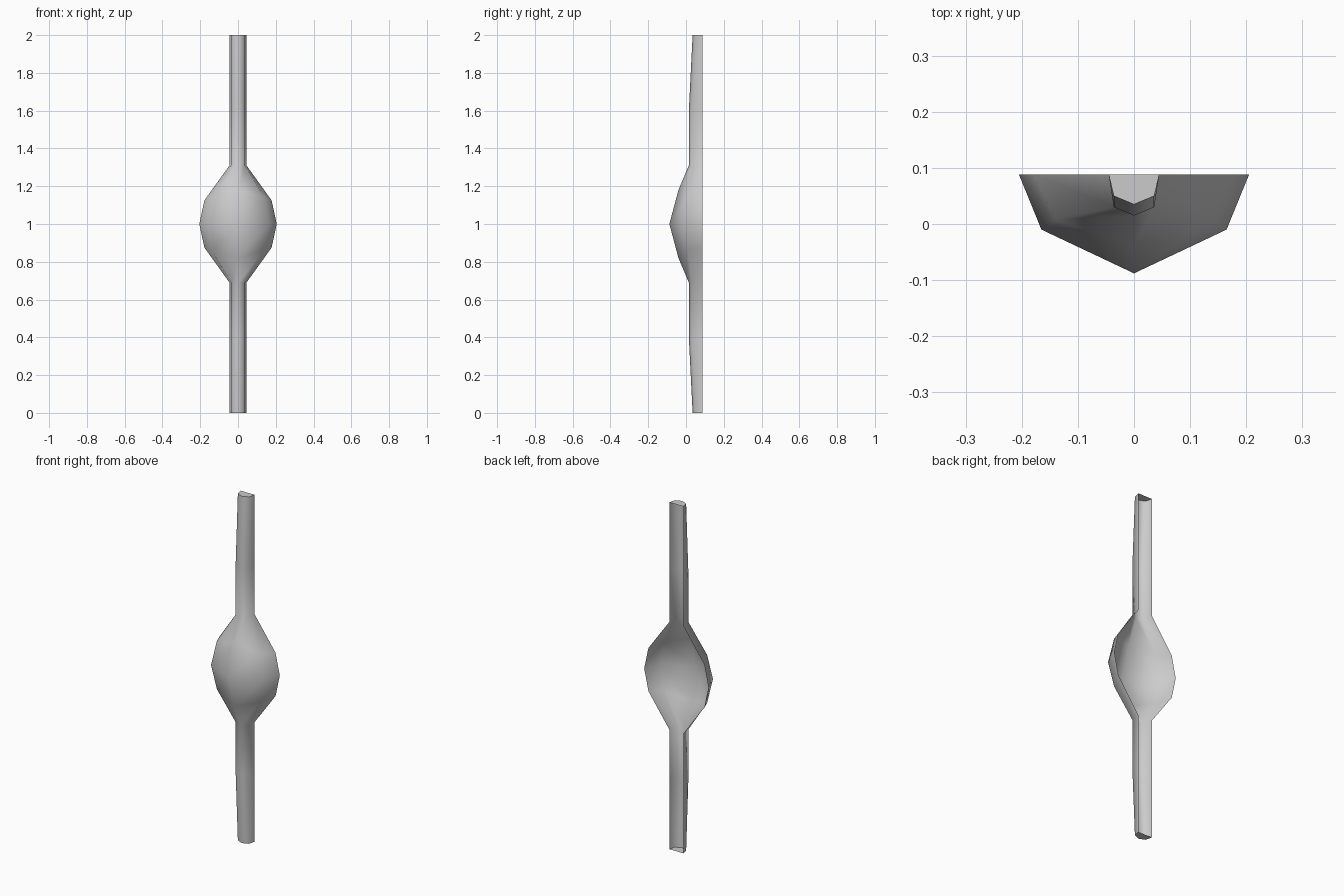
import bpy, bmesh, math

if "Cube" in bpy.data.objects:
    bpy.data.objects.remove(bpy.data.objects["Cube"])

BACK = 0.088
# Half sections from the middle up: back (x, z), side (x, y, z), front (y, z)
sections = [
    ((0.205, 1.00), (0.165, -0.010, 1.00), (-0.088, 1.00)),
    ((0.178, 1.125), (0.140, 0.008, 1.14), (-0.040, 1.18)),
    ((0.045, 1.31), (0.036, 0.030, 1.31), (0.015, 1.31)),
    ((0.045, 1.60), (0.036, 0.030, 1.60), (0.015, 1.60)),
    ((0.045, 2.00), (0.036, 0.050, 2.00), (0.035, 2.00)),
]


def ring(section, flip):
    """Five points across the shell; flip mirrors about z = 1."""
    (bx, bz), (sx, sy, sz), (fy, fz) = section
    pts = [(-bx, BACK, bz), (-sx, sy, sz), (0, fy, fz), (sx, sy, sz), (bx, BACK, bz)]
    return [(x, y, 2 - z if flip else z) for x, y, z in pts]


# Handle shell with a bulging hand guard, open at the back
rings = [ring(s, True) for s in reversed(sections)] + [ring(s, False) for s in sections[1:]]
bm = bmesh.new()
rows = [[bm.verts.new(p) for p in r] for r in rings]
for low, high in zip(rows, rows[1:]):
    for i in range(4):
        bm.faces.new((low[i], low[i + 1], high[i + 1], high[i]))

# End caps
bm.faces.new(rows[-1])
bm.faces.new(rows[0][::-1])

mesh = bpy.data.meshes.new("bulged_handle")
bm.to_mesh(mesh)
bm.free()
handle = bpy.data.objects.new("bulged_handle", mesh)
bpy.context.collection.objects.link(handle)
bpy.context.view_layer.objects.active = handle
handle.select_set(True)
bpy.ops.object.shade_smooth_by_angle(angle=math.radians(65))
